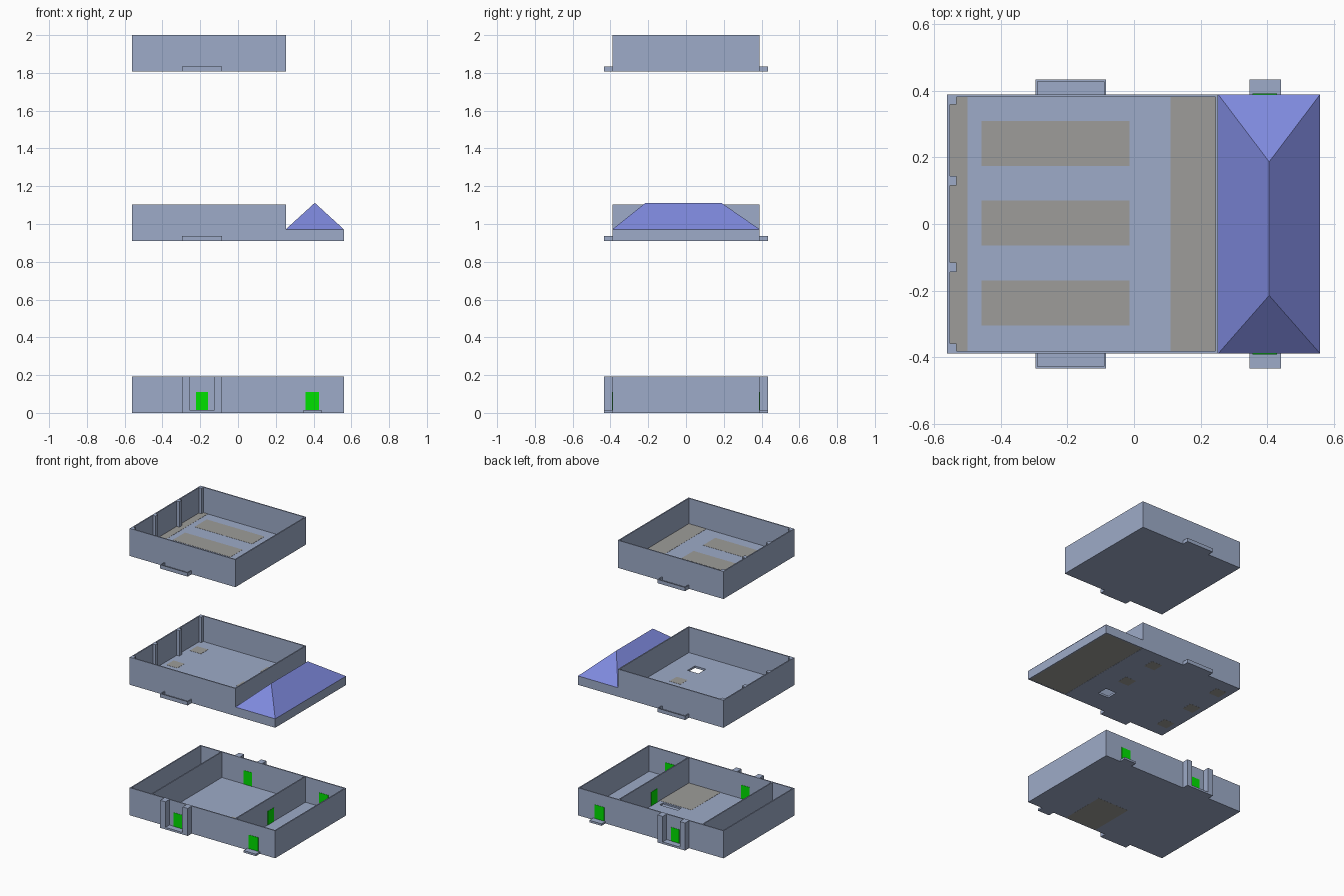
import bpy, bmesh
from mathutils import Matrix, Vector

if "Cube" in bpy.data.objects:
    bpy.data.objects.remove(bpy.data.objects["Cube"])

X0, X1, XM, Y = -0.562, 0.56, 0.253, 0.39   # footprint, wing split, half depth
T, F, H = 0.008, 0.014, 0.192               # wall, slab, storey height
PX0, PX1, PY = -0.296, -0.084, 0.434        # entrance bay


def material(name, rgb):
    m = bpy.data.materials.new(name)
    m.diffuse_color = (*rgb, 1)
    m.use_nodes = True
    m.node_tree.nodes["Principled BSDF"].inputs["Base Color"].default_value = m.diffuse_color
    return m


WALL = material("wall_blue_grey", (0.34, 0.41, 0.58))
PATCH = material("warm_grey", (0.34, 0.335, 0.32))
ROOF = material("roof_blue", (0.21, 0.25, 0.72))
GREEN = material("door_green", (0.0, 0.75, 0.0))


def finish(name, bm, mat):
    bmesh.ops.recalc_face_normals(bm, faces=bm.faces)
    me = bpy.data.meshes.new(name)
    bm.to_mesh(me)
    bm.free()
    ob = bpy.data.objects.new(name, me)
    me.materials.append(mat)
    bpy.context.collection.objects.link(ob)
    return ob


def boxes(name, items, mat=WALL):
    """Each item is (x0, x1, y0, y1, z0, z1)."""
    bm = bmesh.new()
    for x0, x1, y0, y1, z0, z1 in items:
        c = Vector((x0 + x1, y0 + y1, z0 + z1)) / 2
        s = Matrix.Diagonal((x1 - x0, y1 - y0, z1 - z0, 1))
        bmesh.ops.create_cube(bm, size=1, matrix=Matrix.Translation(c) @ s)
    return finish(name, bm, mat)


def both_sides(x0, x1, y0, y1, z0, z1):
    return [(x0, x1, y0, y1, z0, z1), (x0, x1, -y1, -y0, z0, z1)]


def ring(x0, x1, z0, z1):
    return both_sides(x0, x1, Y - T, Y, z0, z1) + [
        (x0, x0 + T, T - Y, Y - T, z0, z1), (x1 - T, x1, T - Y, Y - T, z0, z1)]


def cut(target, name, box):
    cutter = boxes(name, [box])
    cutter.hide_render = True
    cutter.hide_viewport = True
    mod = target.modifiers.new("opening", "BOOLEAN")
    mod.operation = "DIFFERENCE"
    mod.solver = "EXACT"
    mod.object = cutter


# Ground storey: slab, outer walls, two partitions
ground = boxes("ground_slab", [(X0, X1, -Y, Y, 0, F)])
cut(ground, "ground_recess_cutter", (0.07, 0.21, -0.05, -0.01, 0.004, 0.05))
boxes("ground_walls", ring(X0, X1, F, H))
boxes("ground_partitions", [(x, x + T, T - Y, Y - T, F, H) for x in (-0.40, XM - T)])
boxes("ground_floor_panel", [(0.0, XM - T, T - Y, -0.06, -0.0005, F + 0.001)], PATCH)

# Entrance bays and door steps, front and back
boxes("entrance_steps", both_sides(PX0, PX1, Y, PY, 0, F) +
      both_sides(0.348, 0.442, Y, PY, 0, F))
boxes("entrance_pillars", both_sides(PX0, PX0 + 0.04, Y, PY, F, H) +
      both_sides(PX1 - 0.04, PX1, Y, PY, F, H))

# Doors pass just through their walls
E = 0.002
boxes("doors", both_sides(-0.222, -0.158, Y - T - E, Y + E, F, 0.11) +
      both_sides(0.357, 0.43, Y - T - E, Y + E, F, 0.11) +
      [(XM - T - E, XM + E, -0.035, 0.035, F, 0.11)], GREEN)


# Upper storeys share walls, posts and balconies
def upper(name, z):
    slab = boxes(name + "_slab", [(X0, XM, -Y, Y, z, z + F)])
    boxes(name + "_walls", ring(X0, XM, z + F, z + H))
    posts = []
    for y0, y1 in ((0.36, Y - T), (0.116, 0.145)):
        posts += both_sides(X0 + T, X0 + 0.028, y0, y1, z + F, z + H)
    boxes(name + "_posts", posts)
    r, top, base = 0.006, z + 0.026, z + 0.006
    tray = both_sides(PX0, PX1, Y, PY, z, base)
    tray += both_sides(PX0, PX1, PY - r, PY, base, top)
    for x in (PX0, PX1 - r):
        tray += both_sides(x, x + r, Y, PY - r, base, top)
    boxes(name + "_balconies", tray)
    return slab


Z1, Z2 = 0.91, 1.808
middle = upper("middle", Z1)
upper("top", Z2)

# Middle storey floor panels, with an opening in place of the sixth
panels = [(x, x + 0.085, y - 0.04, y + 0.04, Z1 - 0.0005, Z1 + F + 0.001)
          for x in (-0.525, 0.015) for y in (-0.26, 0.0, 0.26)
          if not (x > 0 and y < 0)]
boxes("middle_floor_panels", panels, PATCH)
cut(middle, "middle_opening_cutter", (0.015, 0.10, -0.24, -0.16, Z1 - 0.05, Z1 + 0.05))

# Top storey floor panels
zt = Z2 + F
boxes("top_floor_panels",
      [(-0.458, -0.013, y, y + 0.135, zt, zt + 0.001) for y in (-0.305, -0.065, 0.175)] +
      [(X0 + T, -0.50, T - Y, Y - T, zt, zt + 0.001),
       (0.11, XM - T, T - Y, Y - T, zt, zt + 0.001)], PATCH)

# Low side wing under the hipped roof
ZE, ZR = 0.972, 1.112
boxes("wing_walls", both_sides(XM, X1, Y - T, Y, Z1, ZE) +
      [(X1 - T, X1, T - Y, Y - T, Z1, ZE)])
boxes("wing_ceiling", [(XM, X1 - T, T - Y, Y - T, Z1 + 0.001, Z1 + 0.006)], PATCH)

# Hipped roof
bm = bmesh.new()
xr = (XM + X1) / 2
a, b, c, d, e, f = [bm.verts.new(p) for p in (
    (XM, -Y, ZE), (X1, -Y, ZE), (X1, Y, ZE), (XM, Y, ZE),
    (xr, -0.215, ZR), (xr, 0.187, ZR))]
for face in ((a, b, e), (b, c, f, e), (c, d, f), (d, a, e, f), (d, c, b, a)):
    bm.faces.new(face)
finish("hipped_roof", bm, ROOF)
